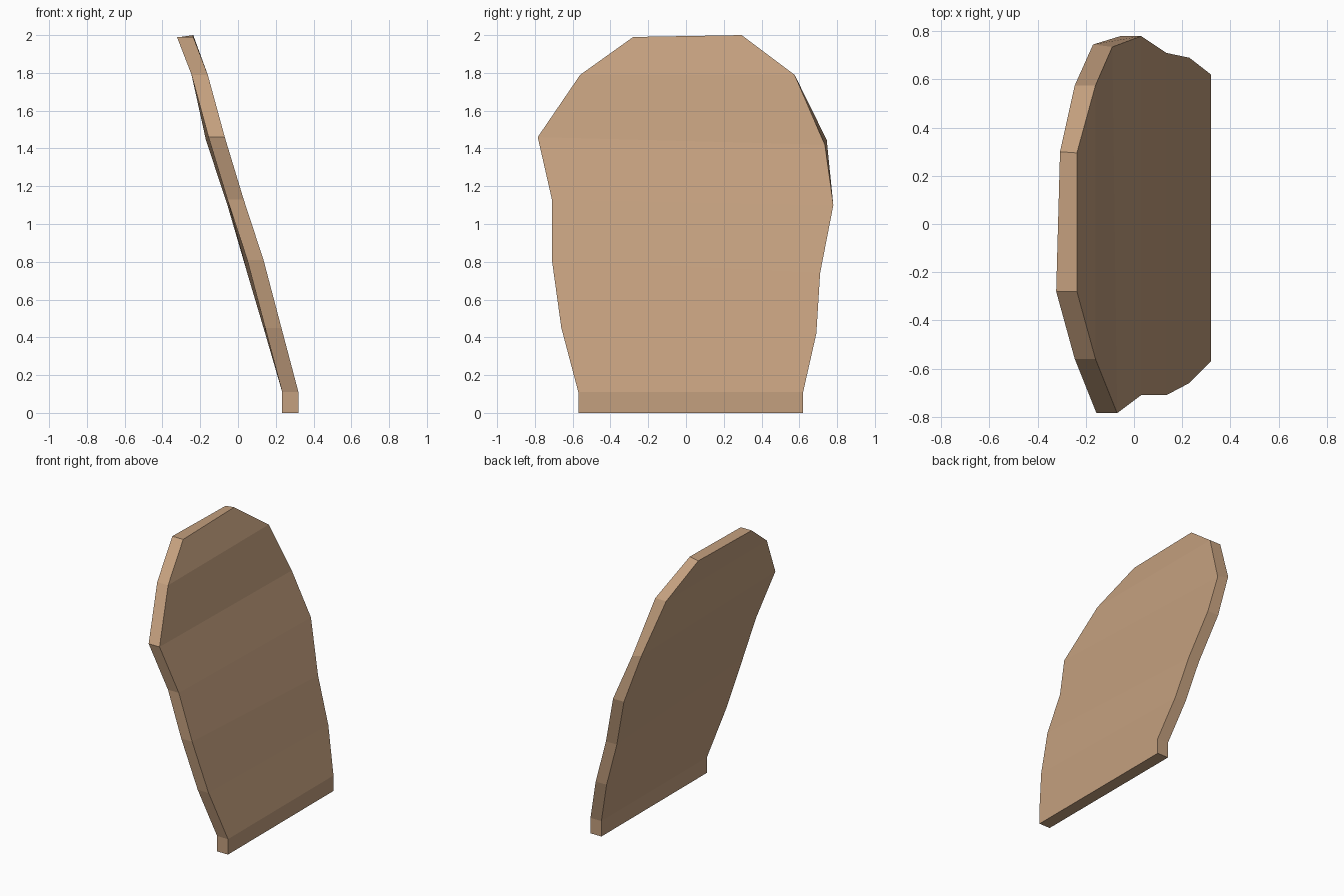
import bpy
import bmesh

if "Cube" in bpy.data.objects:
    bpy.data.objects.remove(bpy.data.objects["Cube"])

# Outline in rows from the foot up: front x, (left y, z), (right y, z)
ROWS = [
    (0.32, (-0.57, 0.00), (0.62, 0.00)),
    (0.32, (-0.57, 0.11), (0.62, 0.11)),
    (0.23, (-0.66, 0.45), (0.69, 0.42)),
    (0.135, (-0.71, 0.81), (0.71, 0.74)),
    (0.03, (-0.71, 1.13), (0.78, 1.10)),
    (-0.07, (-0.785, 1.46), (0.735, 1.43)),
    (-0.16, (-0.56, 1.79), (0.575, 1.79)),
    (-0.237, (-0.28, 1.99), (0.295, 2.00)),
]
THICK = 0.086

mat = bpy.data.materials.new("tan wood")
mat.diffuse_color = (0.55, 0.35, 0.21, 1)
mat.use_nodes = True
mat.node_tree.nodes["Principled BSDF"].inputs["Base Color"].default_value = mat.diffuse_color

# Loft a four-cornered section through the rows
bm = bmesh.new()
rings = []
for x, (yl, zl), (yr, zr) in ROWS:
    rings.append([bm.verts.new(p) for p in (
        (x, yl, zl), (x, yr, zr), (x - THICK, yr, zr), (x - THICK, yl, zl))])

# The upper right back edge is slightly skewed
rings[5][2].co = (-0.17, 0.745, 1.445)
rings[5][1].co = (-0.09, 0.735, 1.42)
rings[7][2].co = (-0.307, 0.30, 1.99)

for a, b in zip(rings, rings[1:]):
    for i in range(4):
        j = (i + 1) % 4
        bm.faces.new((a[i], a[j], b[j], b[i]))
bm.faces.new(rings[0][::-1])
bm.faces.new(rings[-1])
bmesh.ops.recalc_face_normals(bm, faces=bm.faces[:])

mesh = bpy.data.meshes.new("leaning_slab")
bm.to_mesh(mesh)
bm.free()
mesh.materials.append(mat)
slab = bpy.data.objects.new("leaning_slab", mesh)
bpy.context.collection.objects.link(slab)
